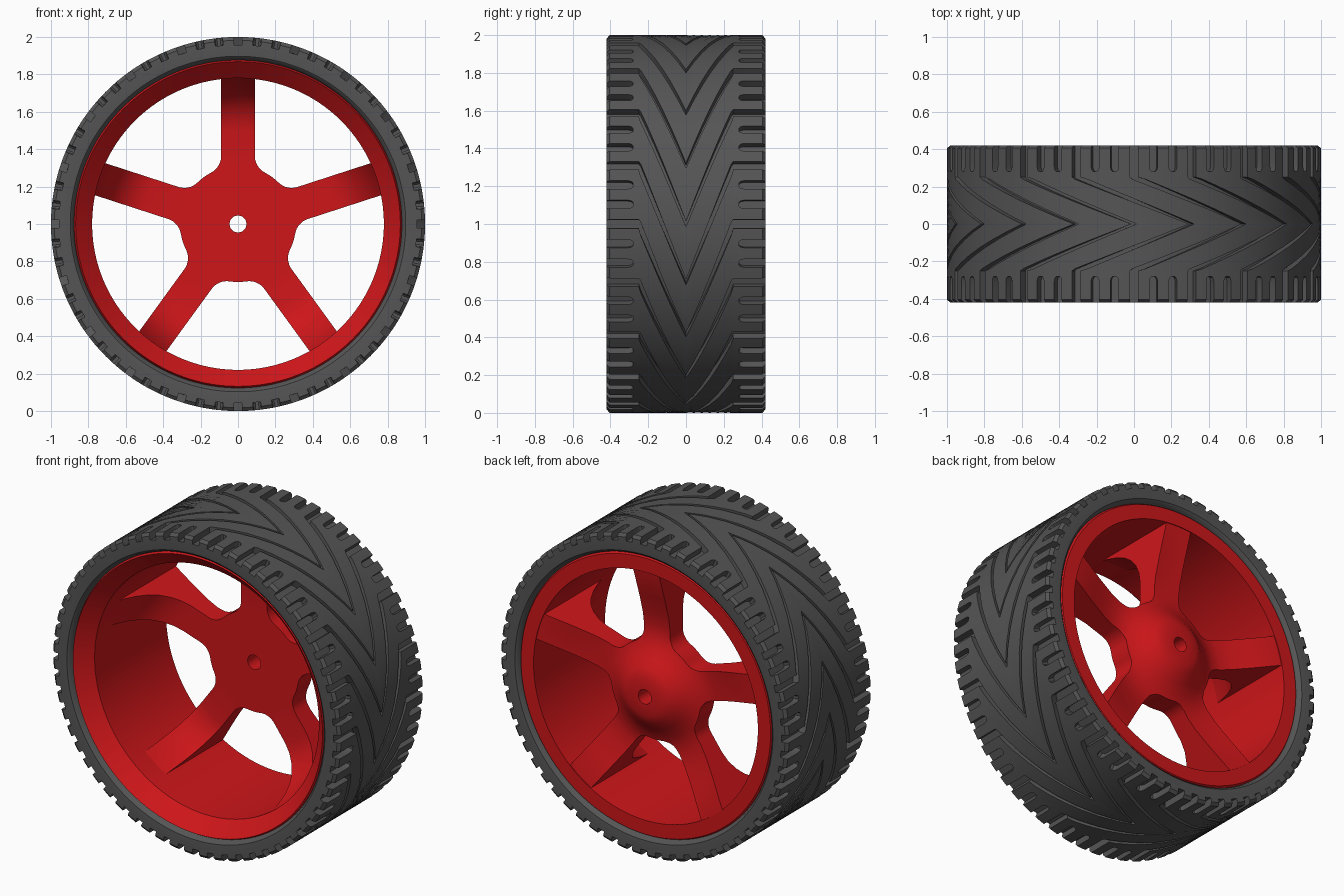
import bpy, bmesh, math
from math import sin, cos, radians, pi

if "Cube" in bpy.data.objects:
    bpy.data.objects.remove(bpy.data.objects["Cube"])


def polar(r, a, y):
    return (r * cos(a), y, 1 + r * sin(a))


def material(name, rgb):
    m = bpy.data.materials.new(name)
    m.diffuse_color = (*rgb, 1)
    m.use_nodes = True
    m.node_tree.nodes["Principled BSDF"].inputs["Base Color"].default_value = m.diffuse_color
    return m


def finish(bm, name, mat=None):
    bmesh.ops.recalc_face_normals(bm, faces=bm.faces)
    me = bpy.data.meshes.new(name)
    bm.to_mesh(me)
    bm.free()
    ob = bpy.data.objects.new(name, me)
    bpy.context.collection.objects.link(ob)
    if mat:
        me.materials.append(mat)
    return ob


def activate(ob):
    bpy.ops.object.select_all(action='DESELECT')
    ob.select_set(True)
    bpy.context.view_layer.objects.active = ob


def smooth(ob):
    activate(ob)
    bpy.ops.object.shade_smooth_by_angle(angle=radians(32))


def loft(bm, rings):
    """Close a list of equal vertex rings into a torus-like skin; yields (face, row, column)."""
    n, m = len(rings), len(rings[0])
    out = []
    for i in range(n):
        for j in range(m):
            a, b = rings[i], rings[(i + 1) % n]
            k = (j + 1) % m
            out.append((bm.faces.new((a[j], a[k], b[k], b[j])), i, j))
    return out


def lathe(name, profile, mat, seg=120):
    bm = bmesh.new()
    loft(bm, [[bm.verts.new(polar(r, 2 * pi * j / seg, y)) for j in range(seg)]
              for r, y in profile])
    return finish(bm, name, mat)


red = material("red_paint", (0.62, 0.008, 0.01))
rubber = material("dark_rubber", (0.09, 0.09, 0.09))

# Tyre: sheared grid following the chevrons, tread blocks extruded outwards
PITCH, SWEEP, BEND, SLOT_Y, BASE = 18, 36, 0.25, 0.28, 0.958


def groove_half(y):
    return 1.3 if y >= BEND else 0.8 + 1.2 * y / BEND


def slot_half(y):
    return 0.5 if y < 0.285 else 1.0 if y < 0.30 else 1.25


def columns(y):
    """Column angles in degrees within one tread pitch at height |y|."""
    g, s, third = groove_half(y), slot_half(y), PITCH / 3
    cuts = [g, third - s, third + s, 2 * third - s, 2 * third + s, PITCH - g]
    cols = [-g]
    for i in (0, 2, 4):
        cols += [cuts[i], (cuts[i] + cuts[i + 1]) / 2]
        if i < 4:
            cols.append(cuts[i + 1])
    return cols


half = [0.042, 0.083, 0.125, 0.167, 0.208, 0.24, BEND, SLOT_Y, 0.288, 0.305, 0.36, 0.405, 0.42]
side = [(0.92, 0.42), (0.897, 0.418), (0.885, 0.408), (0.878, 0.39), (0.87, 0.37)]
rows = ([(r, -y) for r, y in reversed(side)] + [(BASE, -y) for y in reversed(half)]
        + [(BASE, 0)] + [(BASE, y) for y in half] + side)
bm = bmesh.new()
rings = []
for r, y in rows:
    ay = abs(y) if r == BASE else 0.42
    shift = SWEEP * min(ay, BEND) / BEND
    rings.append([bm.verts.new(polar(r, radians(k * PITCH + shift + c), y))
                  for k in range(20) for c in columns(ay)])
raised = []
for face, i, j in loft(bm, rings):
    (r0, y0), (r1, y1) = rows[i], rows[(i + 1) % len(rows)]
    if r0 != BASE or r1 != BASE:
        continue
    cell = j % 9
    in_slot = cell in (3, 6) and abs(y0 + y1) / 2 > SLOT_Y
    if cell != 0 and not in_slot:
        raised.append(face)
bmesh.ops.recalc_face_normals(bm, faces=bm.faces)
new = bmesh.ops.extrude_face_region(bm, geom=raised)["geom"]
for v in new:
    if isinstance(v, bmesh.types.BMVert):
        k = (0.982 if abs(v.co.y) > 0.415 else 1.0) / BASE
        v.co.x *= k
        v.co.z = 1 + (v.co.z - 1) * k
smooth(finish(bm, "tyre", rubber))

# Rim barrel: tapered front lip, straight bore, flat back flange
smooth(lathe("rim", [(0.877, -0.385), (0.868, -0.40), (0.78, -0.31), (0.78, 0.40),
                     (0.868, 0.40), (0.877, 0.385)], red))

# Hub and spokes: one dished disc of revolution with five windows cut out
disc = [(0.045, 0.16), (0.30, 0.16), (0.50, 0.16), (0.56, 0.15), (0.62, 0.122), (0.67, 0.08),
        (0.71, 0.025), (0.745, -0.05), (0.77, -0.13), (0.785, -0.19), (0.81, -0.19),
        (0.81, 0.395), (0.78, 0.395), (0.60, 0.335), (0.48, 0.30), (0.40, 0.287),
        (0.34, 0.29), (0.28, 0.31), (0.22, 0.35), (0.17, 0.388), (0.12, 0.41), (0.045, 0.41)]
spokes = lathe("hub_and_spokes", disc, red)

HALF_W, HUB_R, FIL = 0.09, 0.31, 0.10
along = math.sqrt((HUB_R + FIL) ** 2 - (HALF_W + FIL) ** 2)
tilt = math.atan2(HALF_W + FIL, along)
edge = [(1.1, HALF_W)]
for i in range(9):
    a = -pi / 2 - (pi / 2 - tilt) * i / 8
    edge.append((along + FIL * cos(a), HALF_W + FIL + FIL * sin(a)))
edge.append((HUB_R * cos((tilt + radians(36)) / 2), HUB_R * sin((tilt + radians(36)) / 2)))
edge = [(math.hypot(u, v), math.atan2(v, u)) for u, v in edge]
outline = edge + [(HUB_R, radians(36))] + [(r, radians(72) - a) for r, a in reversed(edge)]

bm = bmesh.new()
for k in range(5):
    start = radians(18 + 72 * k)
    f, b = ([bm.verts.new(polar(r, start + a, y)) for r, a in outline] for y in (-0.6, 0.6))
    bm.faces.new(f)
    bm.faces.new(b[::-1])
    for i in range(len(f)):
        j = (i + 1) % len(f)
        bm.faces.new((f[i], b[i], b[j], f[j]))
cutter = finish(bm, "window_cutter")
cutter.hide_render = True

activate(spokes)
mod = spokes.modifiers.new("windows", 'BOOLEAN')
mod.operation, mod.solver, mod.object = 'DIFFERENCE', 'EXACT', cutter
bpy.ops.object.modifier_apply(modifier=mod.name)
bpy.data.objects.remove(cutter)
smooth(spokes)
